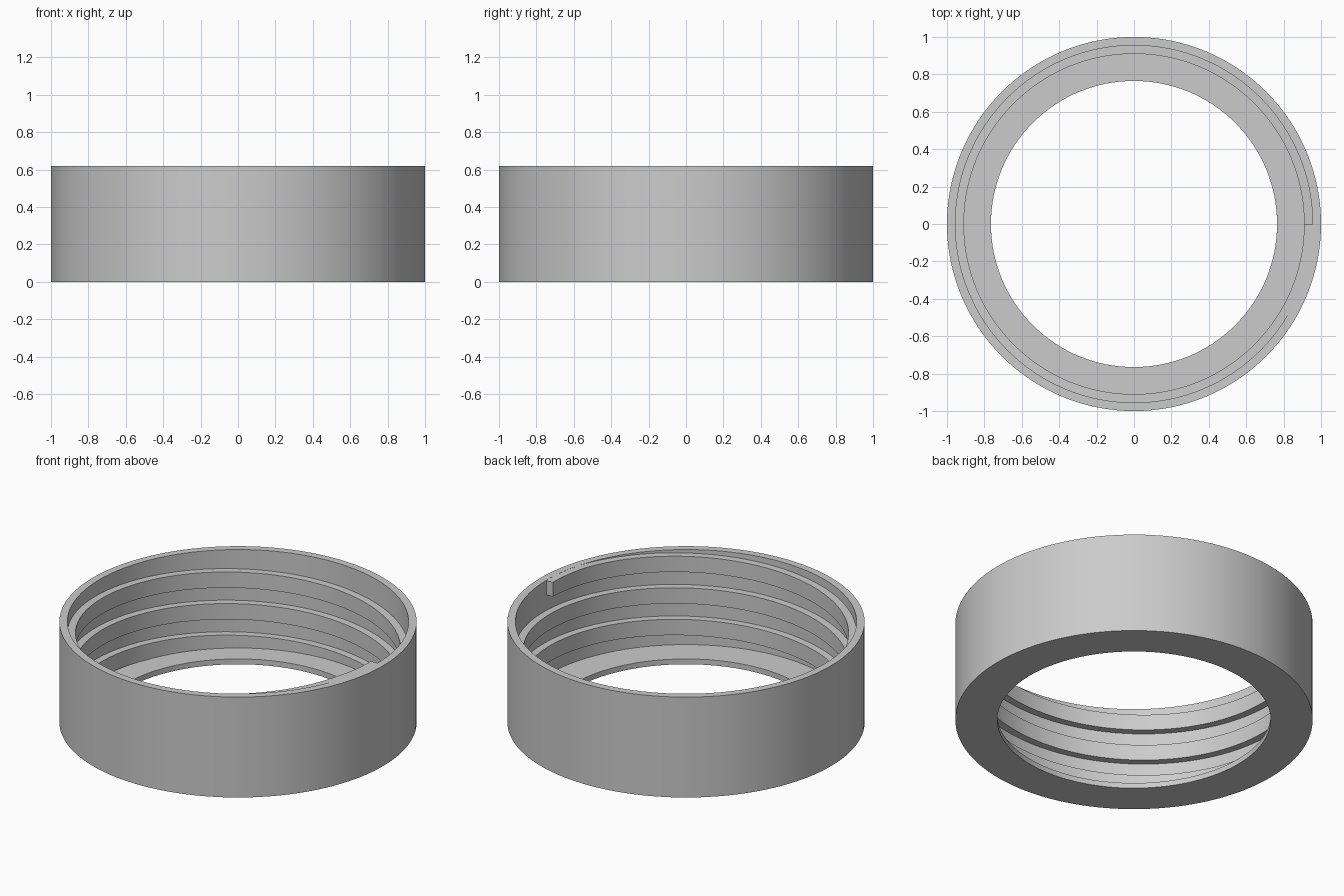
import bpy
import bmesh
import math

cube = bpy.data.objects.get("Cube")
if cube:
    bpy.data.objects.remove(cube, do_unlink=True)

SEGMENTS = 128
HEIGHT = 0.62
WALL_R = 0.955
THREAD_R = 0.91
HOLE_R = 0.765
FLOOR = 0.033
PITCH = 0.195
TURNS = 3
THREAD_TOP = 0.6287   # top of the thread at its upper end, before trimming

grey = bpy.data.materials.new("plain grey")
grey.use_nodes = True
colour = (0.6, 0.6, 0.6, 1)
grey.diffuse_color = colour
grey.node_tree.nodes["Principled BSDF"].inputs["Base Color"].default_value = colour


def sweep(name, sections, closed):
    """Join matching cross-section loops into one solid."""
    bm = bmesh.new()
    loops = [[bm.verts.new(p) for p in s] for s in sections]
    pairs = list(zip(loops, loops[1:]))
    if closed:
        pairs.append((loops[-1], loops[0]))
    else:
        bm.faces.new(loops[0])
        bm.faces.new(loops[-1])
    n = len(loops[0])
    for a, b in pairs:
        for i in range(n):
            j = (i + 1) % n
            bm.faces.new((a[i], a[j], b[j], b[i]))
    bmesh.ops.recalc_face_normals(bm, faces=bm.faces)
    mesh = bpy.data.meshes.new(name)
    bm.to_mesh(mesh)
    bm.free()
    mesh.materials.append(grey)
    obj = bpy.data.objects.new(name, mesh)
    bpy.context.collection.objects.link(obj)
    bpy.ops.object.select_all(action='DESELECT')
    obj.select_set(True)
    bpy.context.view_layer.objects.active = obj
    bpy.ops.object.shade_smooth_by_angle(angle=math.radians(30))
    return obj


def section(profile, angle):
    return [(r * math.cos(angle), r * math.sin(angle), z) for r, z in profile]


# Ring body: outer wall with an inward floor flange
body = [(HOLE_R, 0), (1, 0), (1, HEIGHT), (WALL_R, HEIGHT),
        (WALL_R, FLOOR), (HOLE_R, FLOOR)]
step = math.tau / SEGMENTS
sweep("ring_body", [section(body, i * step) for i in range(SEGMENTS)], True)

# Square inner thread, trimmed flush with the rim and sunk into the floor
thread = []
for i in range(TURNS * SEGMENTS + 1):
    top = THREAD_TOP - PITCH * (TURNS - i / SEGMENTS)
    low = max(top - PITCH / 2, FLOOR / 2)
    high = min(top, HEIGHT - 0.0005)
    thread.append(section([(THREAD_R, low), (WALL_R + 0.003, low),
                           (WALL_R + 0.003, high), (THREAD_R, high)], i * step))
sweep("inner_thread", thread, False)
